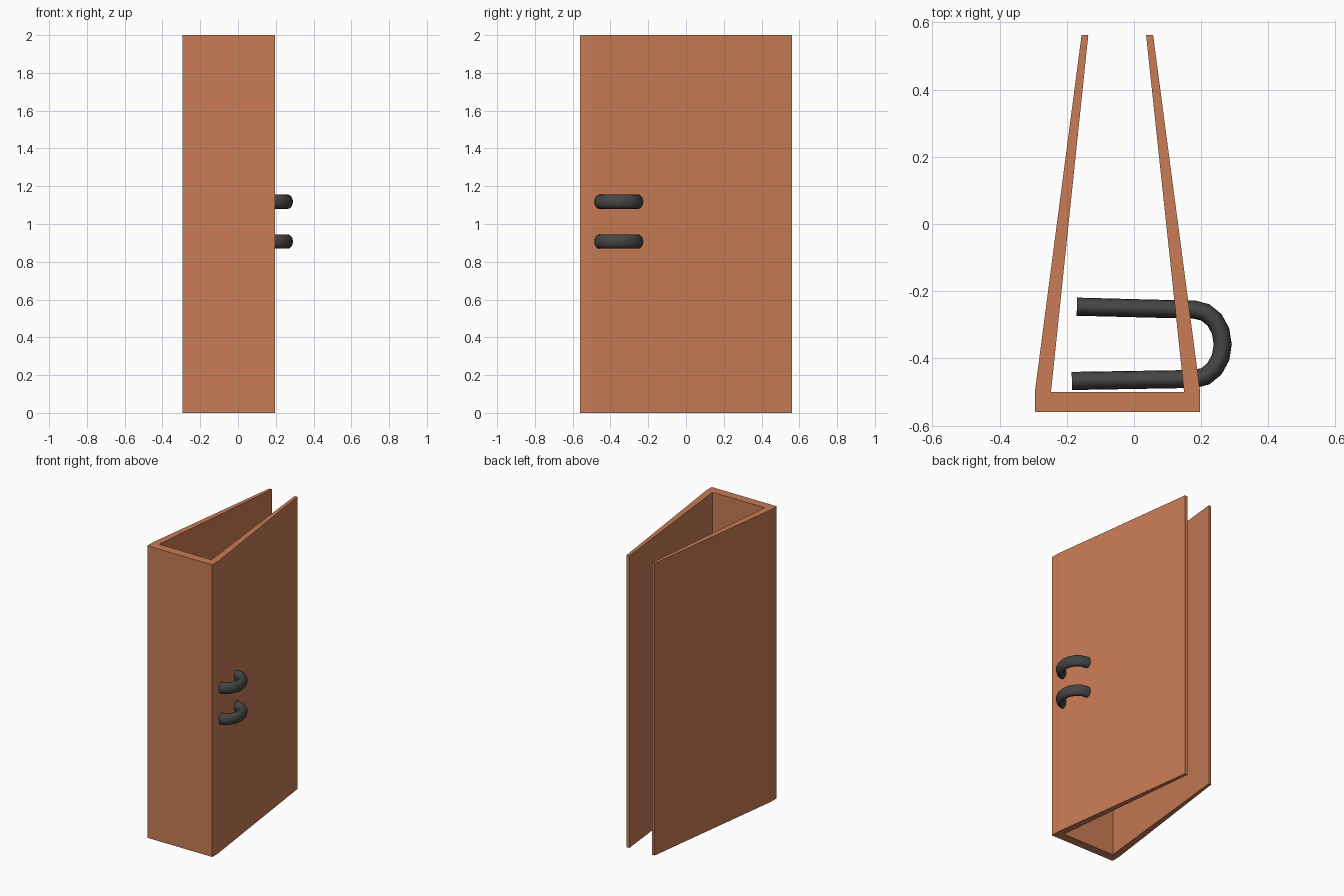
import bpy, bmesh, math
from mathutils import Vector

if "Cube" in bpy.data.objects:
    bpy.data.objects.remove(bpy.data.objects["Cube"])


def material(name, color):
    m = bpy.data.materials.new(name)
    m.diffuse_color = color
    m.use_nodes = True
    m.node_tree.nodes["Principled BSDF"].inputs["Base Color"].default_value = m.diffuse_color
    return m


def finish(name, bm, mat):
    bmesh.ops.recalc_face_normals(bm, faces=bm.faces)
    mesh = bpy.data.meshes.new(name)
    bm.to_mesh(mesh)
    bm.free()
    mesh.materials.append(mat)
    obj = bpy.data.objects.new(name, mesh)
    bpy.context.collection.objects.link(obj)
    return obj


clay = material("clay", (0.58, 0.2, 0.09, 1))
dark = material("dark_metal", (0.06, 0.06, 0.06, 1))

# Tapered channel: open-backed U outline raised to full height
outline = [(-0.295, -0.56), (0.197, -0.56), (0.197, -0.50), (0.057, 0.562),
           (0.036, 0.562), (0.149, -0.50), (-0.247, -0.50), (-0.136, 0.562),
           (-0.156, 0.562), (-0.295, -0.50)]
bm = bmesh.new()
face = bm.faces.new([bm.verts.new((x, y, 0)) for x, y in outline])
raised = bmesh.ops.extrude_face_region(bm, geom=[face])["geom"]
bmesh.ops.translate(bm, vec=(0, 0, 2),
                    verts=[g for g in raised if isinstance(g, bmesh.types.BMVert)])
finish("channel_body", bm, clay)


# Bent bar handle: oval section swept along a U path through the side wall
def handle(name, z, sides=16, half_width=0.027, half_height=0.0375):
    path = [Vector((-0.17, -0.246))]
    path += [Vector((0.18 + 0.084 * math.cos(a), -0.358 + 0.103 * math.sin(a)))
             for a in (math.pi / 2 - math.pi * i / 8 for i in range(9))]
    path.append(Vector((-0.185, -0.467)))
    bm = bmesh.new()
    rings = []
    for i, p in enumerate(path):
        d = (path[min(i + 1, len(path) - 1)] - path[max(i - 1, 0)]).normalized()
        if i in (1, len(path) - 2):
            d = Vector((1 if i == 1 else -1, -0.15)).normalized()
        n = Vector((-d.y, d.x))
        ring = []
        for k in range(sides):
            a = 2 * math.pi * k / sides
            q = p + n * half_width * math.cos(a)
            ring.append(bm.verts.new((q.x, q.y, z + half_height * math.sin(a))))
        rings.append(ring)
    for r, s in zip(rings, rings[1:]):
        for k in range(sides):
            j = (k + 1) % sides
            bm.faces.new((r[k], r[j], s[j], s[k]))
    bm.faces.new(rings[0])
    bm.faces.new(rings[-1])
    obj = finish(name, bm, dark)
    bpy.ops.object.select_all(action='DESELECT')
    obj.select_set(True)
    bpy.context.view_layer.objects.active = obj
    bpy.ops.object.shade_smooth_by_angle(angle=math.radians(40))


handle("upper_handle", 1.118)
handle("lower_handle", 0.907)
